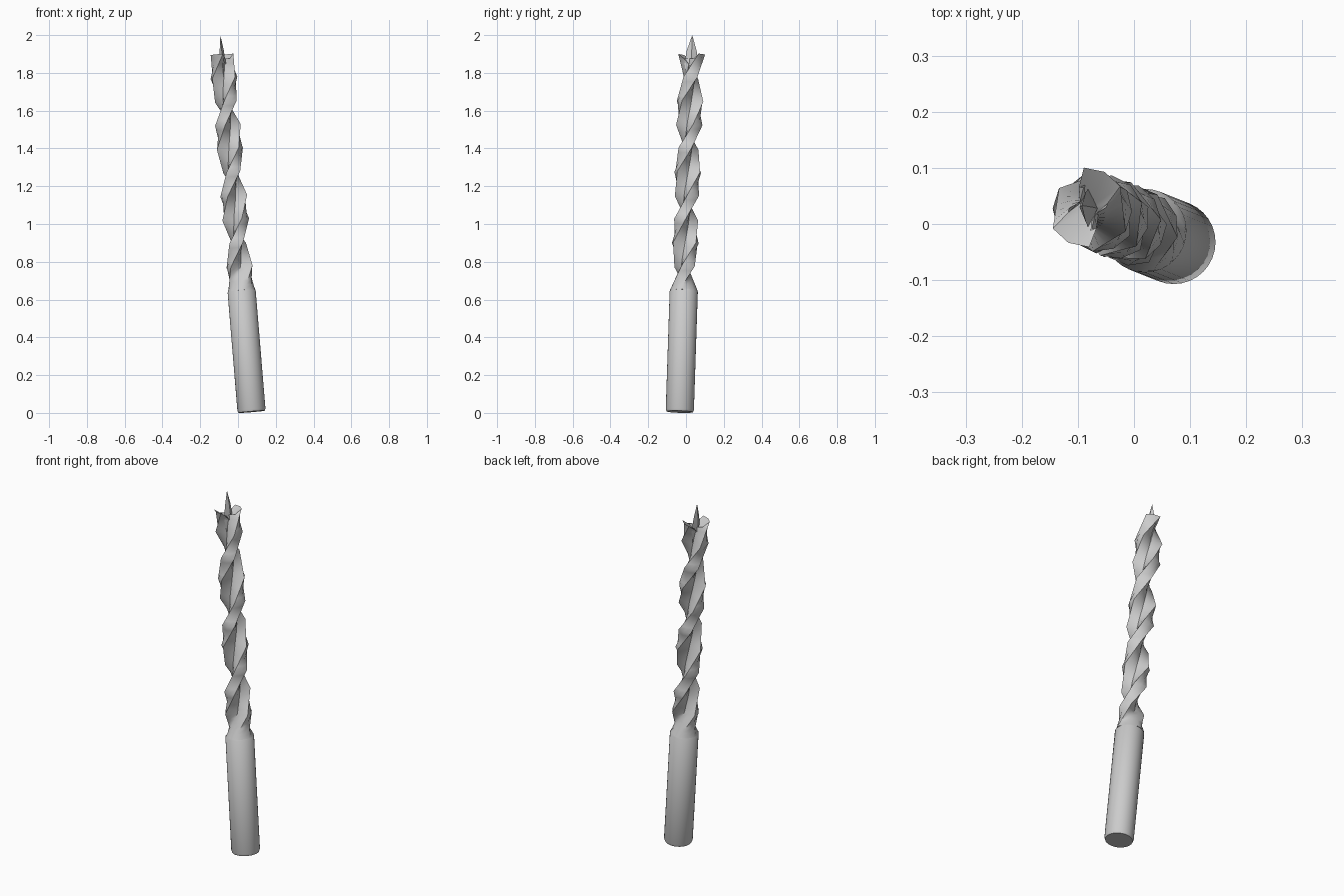
import bpy, bmesh
from math import sin, cos, radians, pi
from mathutils import Vector, Matrix

if "Cube" in bpy.data.objects:
    bpy.data.objects.remove(bpy.data.objects["Cube"])

# Tilted axis of the whole bit
base, tip = Vector((0.072, -0.033, 0.006)), Vector((-0.093, 0.033, 2.0))
rot = Vector((0, 0, 1)).rotation_difference(tip - base).to_matrix().to_4x4()
FRAME = Matrix.Translation(base) @ rot


def finish(bm, name, angle=40):
    bmesh.ops.recalc_face_normals(bm, faces=bm.faces)
    me = bpy.data.meshes.new(name)
    bm.to_mesh(me)
    bm.free()
    ob = bpy.data.objects.new(name, me)
    bpy.context.collection.objects.link(ob)
    ob.matrix_world = FRAME
    bpy.ops.object.select_all(action='DESELECT')
    ob.select_set(True)
    bpy.context.view_layer.objects.active = ob
    bpy.ops.object.shade_smooth_by_angle(angle=radians(angle))
    return ob


def loft(bm, rings):
    loops = [[bm.verts.new(p) for p in r] for r in rings]
    n = len(loops[0])
    for lo, hi in zip(loops, loops[1:]):
        for i in range(n):
            j = (i + 1) % n
            bm.faces.new((lo[i], lo[j], hi[j], hi[i]))
    return loops


def circle(r, z, n=32):
    return [(r * cos(2 * pi * i / n), r * sin(2 * pi * i / n), z) for i in range(n)]


# Shank: plain cylinder with a small bottom chamfer
bm = bmesh.new()
loops = loft(bm, [circle(0.070, 0), circle(0.0745, 0.012), circle(0.0745, 0.64),
                  circle(0.05, 0.67)])
bm.faces.new(loops[0][::-1])
bm.faces.new(loops[-1])
finish(bm, "shank")

# Fluted body: two-lobed section (angle, radius, drop at the end) twisted upward
half = [(-31, 0.071, 0.0), (0, 0.071, 0.0), (31, 0.071, 0.0),
        (50, 0.040, 0.025), (90, 0.019, 0.06), (130, 0.036, 0.03)]
section = half + [(a + 180, r, d) for a, r, d in half]
STEPS, SUB, Z0, Z1, TWIST = 10, 5, 0.645, 1.9, 65


def key_ring(k):
    pts = []
    for a, r, d in section:
        t = radians(a + 63 - TWIST * (STEPS - k))
        r = 0.0735 if k == 0 else r
        pts.append(Vector((r * cos(t), r * sin(t), Z0 + (Z1 - Z0) * k / STEPS)))
    return pts


# lands run straight between key rings, flutes follow the true helix
rings = []
for k in range(STEPS):
    lo, hi = key_ring(k), key_ring(k + 1)
    for s in range(SUB):
        f = s / SUB
        ring = []
        for i, (p, q) in enumerate(zip(lo, hi)):
            v = p.lerp(q, f)
            if k > 0 and i % 6 > 2:
                r = section[i][1] * 0.93
                v.xy = v.xy.normalized() * r
            ring.append(v)
        rings.append(ring)
# the cut end leaves two raised spurs
rings.append([p - Vector((0, 0, s[2])) for p, s in zip(key_ring(STEPS), section)])
bm = bmesh.new()
loops = loft(bm, rings)
bm.faces.new(loops[0][::-1])
centre = bm.verts.new((0, 0, Z1 - 0.06))
top = loops[-1]
for i in range(len(top)):
    bm.faces.new((top[i], top[(i + 1) % len(top)], centre))
finish(bm, "fluted_body", 45)

# Centre point: thin four-sided spearhead
bm = bmesh.new()
blade = [(0.011, 0), (0, 0.026), (-0.011, 0), (0, -0.026)]
loops = loft(bm, [[(x * s, y * s, z) for x, y in blade]
                  for s, z in ((0.7, 1.77), (1.4, 1.85), (1.0, 1.92), (0.03, 2.0))])
bm.faces.new(loops[0][::-1])
bm.faces.new(loops[-1])
finish(bm, "centre_point", 30)
